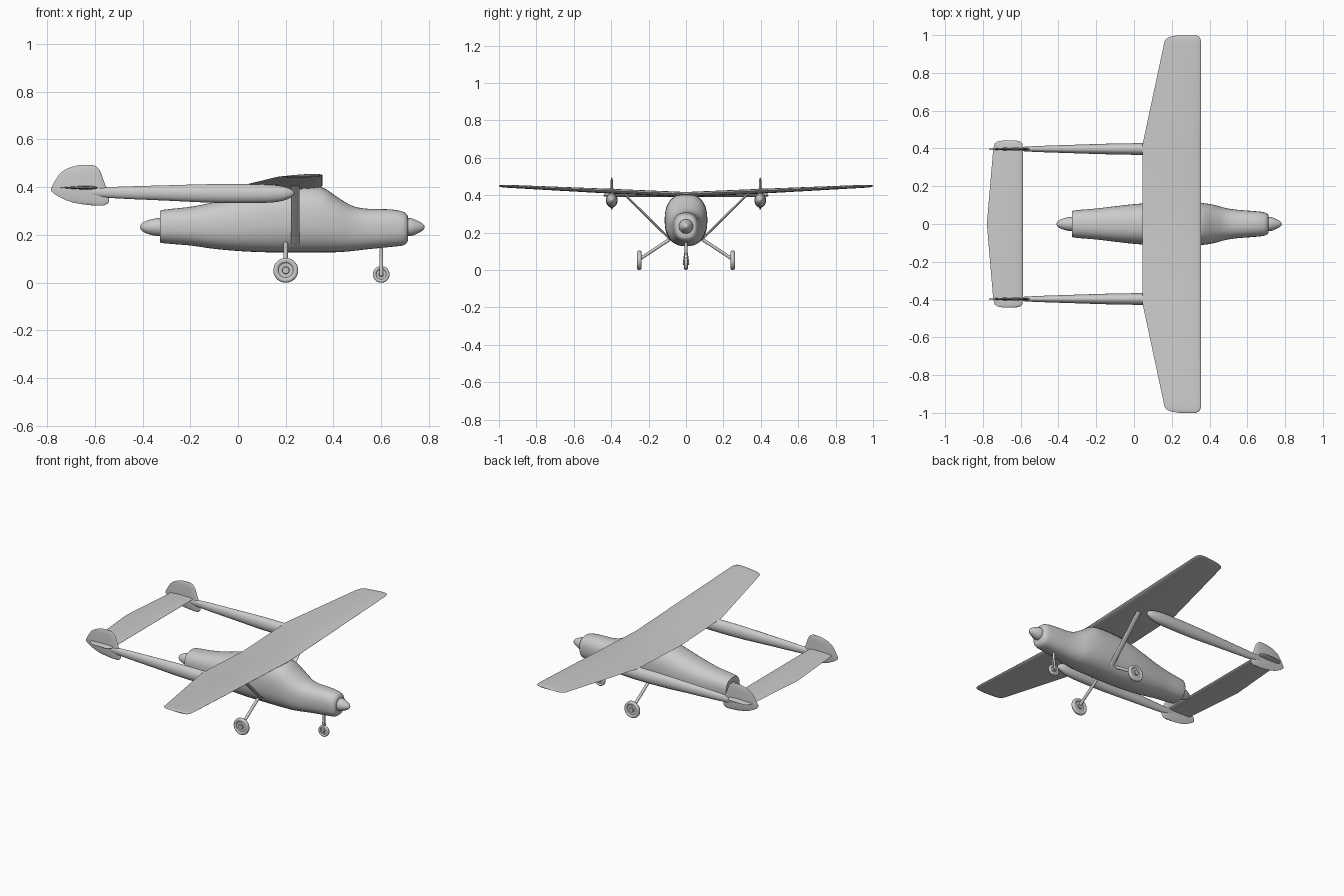
import bpy, bmesh, math
from mathutils import Vector

cube = bpy.data.objects.get("Cube")
if cube:
    bpy.data.objects.remove(cube)

grey = bpy.data.materials.new("light_grey")
grey.use_nodes = True
grey.diffuse_color = (0.6, 0.6, 0.6, 1)
grey.node_tree.nodes["Principled BSDF"].inputs["Base Color"].default_value = (0.6, 0.6, 0.6, 1)


def loft(name, rings, sharp=40):
    """Skin a list of closed rings and cap both ends."""
    bm = bmesh.new()
    loops = [[bm.verts.new(p) for p in ring] for ring in rings]
    n = len(loops[0])
    for a, b in zip(loops, loops[1:]):
        for i in range(n):
            j = (i + 1) % n
            bm.faces.new((a[i], a[j], b[j], b[i]))
    bm.faces.new(loops[0])
    bm.faces.new(loops[-1])
    bmesh.ops.remove_doubles(bm, verts=bm.verts, dist=0.00005)
    bmesh.ops.recalc_face_normals(bm, faces=bm.faces)
    mesh = bpy.data.meshes.new(name)
    bm.to_mesh(mesh)
    bm.free()
    mesh.materials.append(grey)
    obj = bpy.data.objects.new(name, mesh)
    bpy.context.collection.objects.link(obj)
    bpy.ops.object.select_all(action="DESELECT")
    obj.select_set(True)
    bpy.context.view_layer.objects.active = obj
    bpy.ops.object.shade_smooth_by_angle(angle=math.radians(sharp))
    return obj


def smooth(rows, steps=5):
    """Catmull-Rom refinement of section rows."""
    rows = [Vector(r) for r in rows]
    out = []
    for i in range(len(rows) - 1):
        p0, p1, p2 = rows[max(i - 1, 0)], rows[i], rows[i + 1]
        p3 = rows[min(i + 2, len(rows) - 1)]
        for k in range(steps):
            t = k / steps
            out.append(0.5 * (2 * p1 + (p2 - p0) * t + (2 * p0 - 5 * p1 + 4 * p2 - p3) * t**2
                              + (3 * p1 - p0 - 3 * p2 + p3) * t**3))
    return out + [rows[-1]]


def oval(x, y, z, ry, rz, power=2.0, n=40):
    """Superellipse ring across the x axis."""
    pts = []
    for i in range(n):
        c, s = math.cos(math.tau * i / n), math.sin(math.tau * i / n)
        pts.append((x, y + ry * math.copysign(abs(c) ** (2 / power), c),
                    z + rz * math.copysign(abs(s) ** (2 / power), s)))
    return pts


def foil(back, front, thick, n=28):
    """Streamlined section as (x, offset) pairs; thick is the full depth."""
    pts = []
    for i in range(n):
        t = math.tau * i / n
        c = (1 - math.cos(t)) / 2
        h = 5 * (0.2969 * c**0.5 - 0.126 * c - 0.3516 * c**2 + 0.2843 * c**3 - 0.1036 * c**4)
        pts.append((front + (back - front) * c, thick * h * (1 if t < math.pi else -1)))
    return pts


def rod(name, a, b, rx, r, n=14):
    """Straight strut; rx is its half depth along x."""
    a, b = Vector(a), Vector(b)
    side = (b - a).cross(Vector((1, 0, 0))).normalized()
    ang = [math.tau * i / n for i in range(n)]
    return loft(name, [[p + Vector((rx * math.cos(t), 0, 0)) + side * r * math.sin(t)
                        for t in ang] for p in (a, b)])


def wheel(name, x, y, r, w, n=36):
    """Rounded tyre with a dished hub, turned about the y axis."""
    half = [(0.25, 0.7), (0.3, 0.45), (0.6, 0.5), (0.68, 0.85), (0.8, 1), (0.92, 0.85), (0.98, 0.5), (1, 0)]
    prof = half + [(a, -b) for a, b in half[-2::-1]]
    loft(name, [[(x + r * a * math.cos(math.tau * i / n), y + w * b,
                  r + r * a * math.sin(math.tau * i / n)) for i in range(n)] for a, b in prof])


# Fuselage: x, bottom, top, half width
body = [(-0.326, 0.175, 0.295, 0.062), (-0.315, 0.166, 0.305, 0.072), (-0.2, 0.156, 0.318, 0.082),
        (-0.1, 0.142, 0.338, 0.094), (0.0, 0.133, 0.365, 0.105), (0.1, 0.128, 0.392, 0.112),
        (0.2, 0.127, 0.405, 0.114), (0.3, 0.127, 0.406, 0.114), (0.36, 0.127, 0.396, 0.111),
        (0.42, 0.128, 0.356, 0.102), (0.48, 0.133, 0.322, 0.086), (0.54, 0.14, 0.31, 0.076),
        (0.64, 0.15, 0.307, 0.068), (0.69, 0.156, 0.298, 0.062), (0.708, 0.168, 0.285, 0.052),
        (0.713, 0.185, 0.27, 0.04)]
loft("fuselage", [oval(x, 0, (lo + hi) / 2, w, (hi - lo) / 2, 2.4)
                  for x, lo, hi, w in smooth(body)])

# Spinners: x, radius
nose = [(0.70, 0.038), (0.725, 0.037), (0.75, 0.028), (0.77, 0.017), (0.779, 0.008), (0.782, 0.001)]
tail = [(-0.31, 0.038), (-0.34, 0.037), (-0.37, 0.031), (-0.395, 0.021), (-0.406, 0.012), (-0.41, 0.001)]
for name, prof in (("nose_spinner", nose), ("rear_spinner", tail)):
    loft(name, [oval(x, 0, 0.233, r, r) for x, r in smooth(prof, 3)])

# Wing half: y, trailing x, leading x, thickness
half_wing = [(0.42, 0.045, 0.355, 0.024), (0.94, 0.156, 0.355, 0.015), (0.97, 0.163, 0.354, 0.014),
             (0.985, 0.176, 0.35, 0.012), (0.994, 0.2, 0.342, 0.009), (1.0, 0.245, 0.325, 0.004)]
stations = [(-y, a, b, t) for y, a, b, t in reversed(half_wing)]
stations += [(0, 0.045, 0.355, 0.026)] + half_wing
loft("wing", [[(x, y, 0.407 + 0.045 * abs(y) - 0.038 * (0.355 - x) + dz)
               for x, dz in foil(a, b, t)] for y, a, b, t in stations])

# Tailplane half: y, trailing x, leading x, thickness
half_tail = [(0.40, -0.745, -0.588, 0.015), (0.425, -0.738, -0.591, 0.013),
             (0.437, -0.722, -0.602, 0.009), (0.441, -0.7, -0.62, 0.004)]
stations = [(-y, a, b, t) for y, a, b, t in reversed(half_tail)]
stations += [(0, -0.779, -0.588, 0.016)] + half_tail
loft("tailplane", [[(x, y, 0.398 + dz) for x, dz in foil(a, b, t)] for y, a, b, t in stations])

# Fin: z, trailing x, leading x, thickness
fin = [(0.324, -0.61, -0.56, 0.005), (0.335, -0.69, -0.542, 0.012), (0.36, -0.75, -0.54, 0.016),
       (0.385, -0.783, -0.546, 0.018), (0.41, -0.776, -0.556, 0.018), (0.44, -0.758, -0.567, 0.016),
       (0.465, -0.738, -0.576, 0.014), (0.484, -0.70, -0.59, 0.01), (0.494, -0.66, -0.61, 0.004)]
# Boom: x, z, half width, half height
boom = [(0.237, 0.375, 0.001, 0.001), (0.228, 0.375, 0.011, 0.013), (0.205, 0.374, 0.021, 0.025),
        (0.16, 0.373, 0.028, 0.035), (0.08, 0.373, 0.031, 0.039), (-0.1, 0.374, 0.029, 0.039),
        (-0.3, 0.376, 0.023, 0.032), (-0.55, 0.378, 0.014, 0.022), (-0.66, 0.38, 0.004, 0.008)]
for side, s in (("left", 1), ("right", -1)):
    loft(side + "_fin", [[(x, s * 0.397 + dy, z) for x, dy in foil(a, b, t)]
                         for z, a, b, t in smooth(fin, 2)])
    loft(side + "_boom", [oval(x, s * 0.397, z, ry, rz, n=28) for x, z, ry, rz in smooth(boom, 4)])
    # Wing brace and main landing gear
    rod(side + "_wing_brace", (0.24, s * 0.085, 0.163), (0.24, s * 0.335, 0.412), 0.017, 0.006)
    rod(side + "_main_leg", (0.2, s * 0.07, 0.175), (0.2, s * 0.25, 0.057), 0.009, 0.009)
    wheel(side + "_main_wheel", 0.2, s * 0.25, 0.052, 0.012)
    rod(side + "_main_axle", (0.2, s * 0.237, 0.052), (0.2, s * 0.263, 0.052), 0.014, 0.014)
    # Nose fork
    rod(side + "_nose_fork", (0.6, s * 0.004, 0.105), (0.6, s * 0.014, 0.034), 0.007, 0.004)

# Nose landing gear
rod("nose_leg", (0.6, 0, 0.16), (0.6, 0, 0.085), 0.008, 0.008)
wheel("nose_wheel", 0.6, 0, 0.035, 0.010)
rod("nose_axle", (0.6, -0.016, 0.035), (0.6, 0.016, 0.035), 0.008, 0.008)
